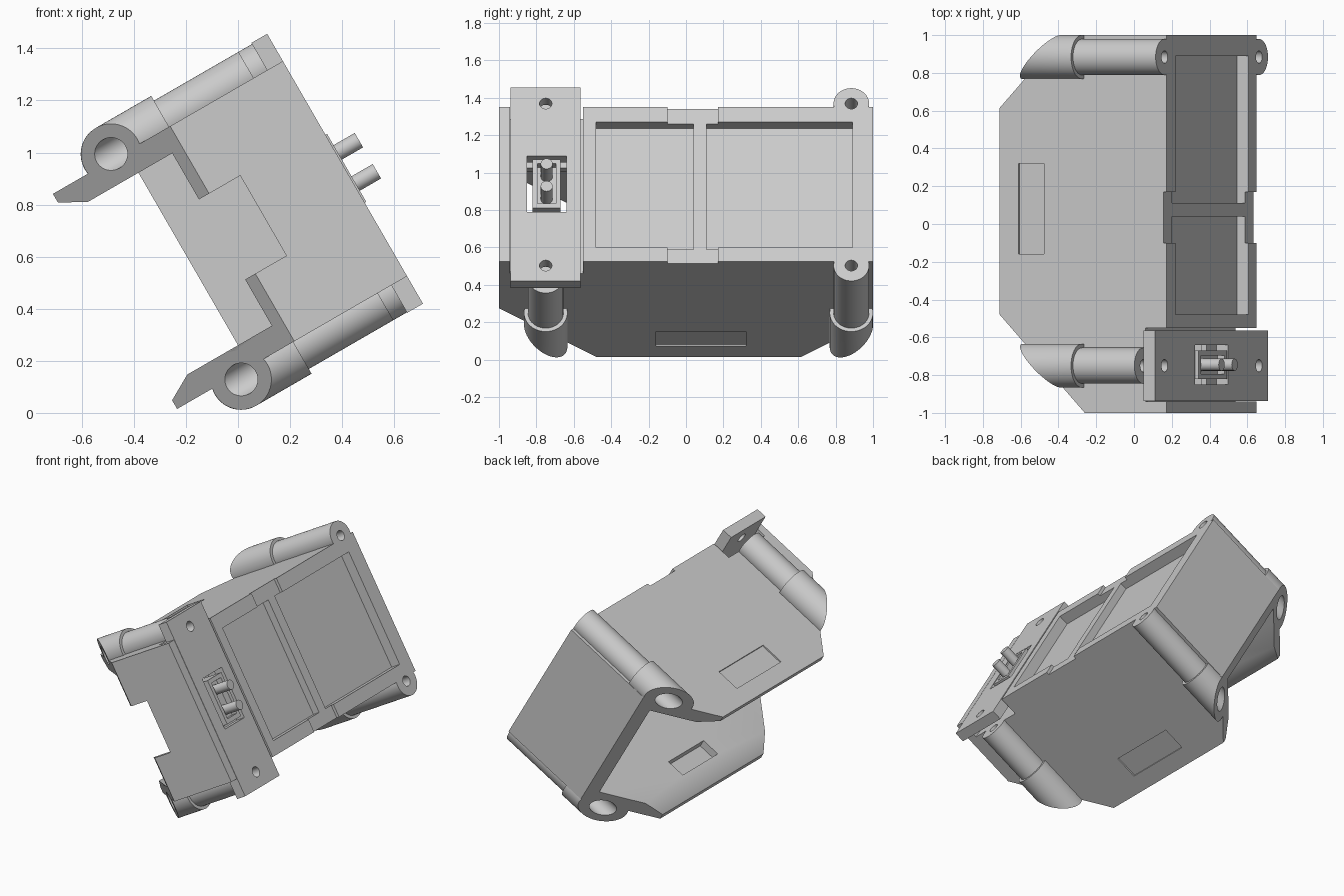
import bpy, bmesh, math
from mathutils import Matrix, Vector

if "Cube" in bpy.data.objects:
    bpy.data.objects.remove(bpy.data.objects["Cube"], do_unlink=True)

grey = bpy.data.materials.new("plain grey")
grey.use_nodes = True
grey.diffuse_color = (0.6, 0.6, 0.6, 1)
grey.node_tree.nodes["Principled BSDF"].inputs["Base Color"].default_value = (0.6, 0.6, 0.6, 1)

# Local axes: x = depth (mouth to face), y = length, z = height; tilted at the end
TILT = Matrix.Rotation(math.radians(-30), 4, 'Y')
BOTTOM, TOP, FACE, MOUTH = 0.13, 1.084, 0.825, -0.195
BEVEL_PLANES = [((-0.675, 0, 0), (-1, -1, 0)), ((-0.81, 0, 0), (-1, 1, 0))]


def finish(bm, name):
    bmesh.ops.recalc_face_normals(bm, faces=bm.faces[:])
    mesh = bpy.data.meshes.new(name)
    bm.to_mesh(mesh)
    bm.free()
    mesh.materials.append(grey)
    obj = bpy.data.objects.new(name, mesh)
    bpy.context.collection.objects.link(obj)
    return obj


def trim(bm):
    """Slice both ends of the mouth off at 45 degrees."""
    for point, normal in BEVEL_PLANES:
        geom = bm.verts[:] + bm.edges[:] + bm.faces[:]
        bmesh.ops.bisect_plane(bm, geom=geom, plane_co=point, plane_no=Vector(normal).normalized(),
                               clear_outer=True)
        bmesh.ops.holes_fill(bm, edges=[e for e in bm.edges if e.is_boundary])


def box(name, x, y, z, trimmed=False):
    bm = bmesh.new()
    bmesh.ops.create_cube(bm, size=1)
    for v in bm.verts:
        v.co = [(a + b) / 2 + c * (b - a) for c, (a, b) in zip(v.co, (x, y, z))]
    if trimmed:
        trim(bm)
    return finish(bm, name)


def rod(name, x, y, z, radius, trimmed=False, sides=48):
    bm = bmesh.new()
    place = Matrix.Translation(((x[0] + x[1]) / 2, y, z)) @ Matrix.Rotation(math.pi / 2, 4, 'Y')
    bmesh.ops.create_cone(bm, cap_ends=True, segments=sides, radius1=radius, radius2=radius,
                          depth=x[1] - x[0], matrix=place)
    if trimmed:
        trim(bm)
    return finish(bm, name)


def prism(name, profile, y):
    bm = bmesh.new()
    face = bm.faces.new([bm.verts.new((a, y[0], b)) for a, b in profile])
    new = bmesh.ops.extrude_face_region(bm, geom=[face])["geom"]
    bmesh.ops.translate(bm, vec=(0, y[1] - y[0], 0),
                        verts=[g for g in new if isinstance(g, bmesh.types.BMVert)])
    return finish(bm, name)


def combine(target, others, operation):
    for other in others:
        mod = target.modifiers.new("join", 'BOOLEAN')
        mod.operation, mod.solver, mod.object = operation, 'EXACT', other
        graph = bpy.context.evaluated_depsgraph_get()
        mesh = bpy.data.meshes.new_from_object(target.evaluated_get(graph))
        target.modifiers.clear()
        target.data = mesh
        bpy.data.objects.remove(other, do_unlink=True)


# Housing block with four screw tubes
housing = box("housing", (MOUTH, FACE), (-1, 1), (BOTTOM, TOP), True)
SCREWS = [(y, z, end) for y, end in ((-0.75, 0.695), (0.884, FACE)) for z in (0.105, 1.105)]

# Slot for the mounting plate, cut before the tubes are added
SLOT = (-0.94, -0.55)
combine(housing, [box("slot", (0.695, 1), SLOT, (-0.1, 1.4))], 'DIFFERENCE')
for y, z, end in SCREWS:
    combine(housing, [rod("stem", (0.25, end), y, z, 0.095),
                      rod("sleeve", (-0.4, 0.32), y, z, 0.116, True)], 'UNION')

# Hollow interior with a flared mouth, and a notch in the front wall
floor, ceiling = 0.225, 0.99
inside = [(-0.295, 0.112), (-0.095, floor), (0.66, floor), (0.66, ceiling),
          (-0.095, ceiling), (-0.295, 1.102)]
cuts = [prism("interior", inside, (-0.955, 0.94)),
        box("notch", (-0.3, 0.463), (-1.1, -0.9), (0.43, 0.785))]

# Face: two window recesses and a shallow cross band
for y in ((-0.48, 0.04), (0.11, 0.89)):
    cuts.append(box("window", (0.755, 1), y, (0.2165, ceiling)))
cuts.append(box("band", (0.805, 1), (-0.1, 0.17), (0, 1.3)))
cuts.append(box("switch_hole", (0.6, 0.75), (-0.85, -0.64), (0.436, 0.782)))

# Finger pads outside and latch pockets inside the upper and lower walls
for z in (BOTTOM, TOP):
    cuts.append(box("pad", (-0.08, 0.077), (-0.16, 0.32), (z - 0.01, z + 0.01)))
for z in ((0.175, 0.3), (0.9, 1.04)):
    cuts.append(box("pocket", (-0.06, 0.065), (-0.11, 0.27), z))

# Screw holes with wide counterbores
for y, z, end in SCREWS:
    cuts += [rod("bore", (-0.5, 0.6), y, z, 0.063), rod("hole", (0.5, 1), y, z, 0.033)]
combine(housing, cuts, 'DIFFERENCE')

# Mounting plate with a switch opening
plate = box("mounting_plate", (0.755, FACE), (-0.937, -0.563), (0.008, 1.205))
combine(plate, [rod("hole", (0.5, 1), -0.75, z, 0.033) for z in (0.105, 1.105)]
        + [box("opening", (0.5, 1), (-0.85, -0.64), (0.436, 0.782))], 'DIFFERENCE')

# Switch body and its two levers
switch = box("switch_body", (0.68, 0.832), (-0.82, -0.67), (0.456, 0.757))
combine(switch, [box("well", (0.79, 1), (-0.795, -0.695), (0.485, 0.73))], 'DIFFERENCE')
levers = [rod("lever_" + n, (0.75, 0.926), -0.745, z, 0.032, sides=32)
          for n, z in (("lower", 0.537), ("upper", 0.675))]

# Tilt everything and keep edges sharp
for obj in [housing, plate, switch] + levers:
    obj.data.transform(TILT)
    bpy.ops.object.select_all(action='DESELECT')
    obj.select_set(True)
    bpy.context.view_layer.objects.active = obj
    bpy.ops.object.shade_smooth_by_angle(angle=math.radians(30))
